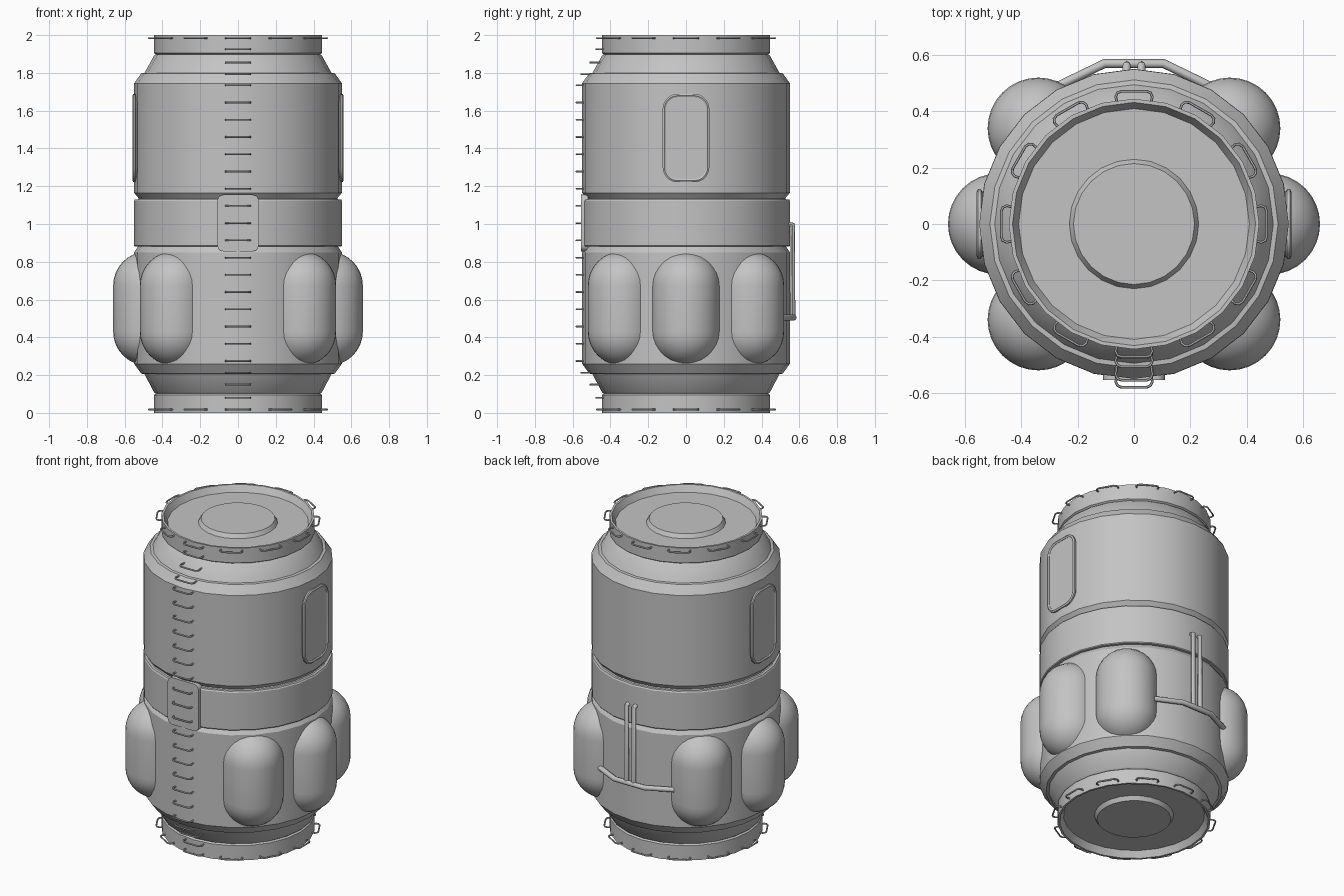
import bpy, bmesh, math
from mathutils import Vector, Matrix

if "Cube" in bpy.data.objects:
    bpy.data.objects.remove(bpy.data.objects["Cube"])

grey = bpy.data.materials.new("hull grey")
grey.diffuse_color = (0.55, 0.55, 0.55, 1)
grey.use_nodes = True
grey.node_tree.nodes["Principled BSDF"].inputs["Base Color"].default_value = grey.diffuse_color


def finish(obj, angle=30):
    obj.data.materials.append(grey)
    bpy.ops.object.select_all(action='DESELECT')
    obj.select_set(True)
    bpy.context.view_layer.objects.active = obj
    bpy.ops.object.shade_smooth_by_angle(angle=math.radians(angle))
    return obj


def from_bmesh(name, bm, angle=30):
    bmesh.ops.recalc_face_normals(bm, faces=bm.faces)
    me = bpy.data.meshes.new(name)
    bm.to_mesh(me)
    bm.free()
    obj = bpy.data.objects.new(name, me)
    bpy.context.collection.objects.link(obj)
    return finish(obj, angle)


def lathe(name, profile, sides=24, angle=25, centre=(0, 0)):
    """Spin (radius, z) points about a vertical axis; radius 0 ends are poles."""
    bm = bmesh.new()
    rings = []
    for r, z in profile:
        n = 1 if r == 0 else sides
        rings.append([bm.verts.new((centre[0] + r * math.cos(2 * math.pi * i / sides),
                                    centre[1] + r * math.sin(2 * math.pi * i / sides), z))
                      for i in range(n)])
    for a, b in zip(rings, rings[1:]):
        for i in range(sides):
            j = (i + 1) % sides
            quad = [a[i % len(a)], a[j % len(a)], b[j % len(b)], b[i % len(b)]]
            bm.faces.new(list(dict.fromkeys(quad)))
    return from_bmesh(name, bm, angle)


def tubes(name, paths, radius, closed=False, res=1):
    """Round tubes along one or more point paths, as one mesh."""
    cu = bpy.data.curves.new(name, 'CURVE')
    cu.dimensions = '3D'
    cu.bevel_depth = radius
    cu.bevel_resolution = res
    cu.use_fill_caps = True
    for pts in paths:
        sp = cu.splines.new('POLY')
        sp.points.add(len(pts) - 1)
        for p, co in zip(sp.points, pts):
            p.co = (*co, 1)
        sp.use_cyclic_u = closed
    tmp = bpy.data.objects.new(name + "_path", cu)
    bpy.context.collection.objects.link(tmp)
    dg = bpy.context.evaluated_depsgraph_get()
    me = bpy.data.meshes.new_from_object(tmp.evaluated_get(dg))
    bpy.data.objects.remove(tmp)
    obj = bpy.data.objects.new(name, me)
    bpy.context.collection.objects.link(obj)
    return finish(obj, 50)


def rounded_rect(half_w, z0, z1, r, steps=5):
    """Outline points (u, z) of a rounded rectangle."""
    pts = []
    corners = [(half_w - r, z1 - r, 0), (r - half_w, z1 - r, 90),
               (r - half_w, z0 + r, 180), (half_w - r, z0 + r, 270)]
    for cu, cz, start in corners:
        for k in range(steps + 1):
            a = math.radians(start + 90 * k / steps)
            pts.append((cu + r * math.cos(a), cz + r * math.sin(a)))
    return pts


def plate(name, outline, inner, outer, turn):
    """Extruded plate facing -y, then turned about z."""
    bm = bmesh.new()
    face = bm.faces.new([bm.verts.new((u, -outer, z)) for u, z in outline])
    ext = bmesh.ops.extrude_face_region(bm, geom=[face], use_keep_orig=True)
    bmesh.ops.translate(bm, vec=(0, outer - inner, 0),
                        verts=[v for v in ext['geom'] if isinstance(v, bmesh.types.BMVert)])
    bmesh.ops.rotate(bm, verts=bm.verts, matrix=Matrix.Rotation(turn, 3, 'Z'))
    return from_bmesh(name, bm)


def handle(z, root, tip, half=0.065, turn=0.0):
    """U-shaped grab handle on the -y side, turned about z."""
    c = 0.02
    pts = [(-half + 0.005, -root), (-half, -tip + c), (-half + 0.006, -tip + 0.006), (-half + c, -tip),
           (half - c, -tip), (half - 0.006, -tip + 0.006), (half, -tip + c), (half - 0.005, -root)]
    m = Matrix.Rotation(turn, 3, 'Z')
    return [m @ Vector((x, y, z)) for x, y in pts]


# Main hull with end rims, shoulders, grooves and recessed end caps
lower = [(0, 0.015), (0.215, 0.015), (0.23, 0.04), (0.41, 0.04), (0.432, 0.0), (0.445, 0.0),
         (0.445, 0.095), (0.435, 0.102), (0.445, 0.11), (0.495, 0.205), (0.512, 0.208), (0.55, 0.26),
         (0.55, 0.85), (0.53, 0.88)]
upper = [(0.53, 1.13), (0.525, 1.135), (0.55, 1.165), (0.55, 1.745), (0.512, 1.798), (0.495, 1.80),
         (0.445, 1.89), (0.435, 1.898), (0.445, 1.905), (0.445, 2.0), (0.432, 2.0),
         (0.41, 1.96), (0.23, 1.96), (0.215, 1.985), (0, 1.985)]
lathe("hull", lower + upper)

# Middle band
lathe("middle_band", [(0.52, 0.88), (0.547, 0.88), (0.551, 0.885), (0.551, 1.122),
                      (0.546, 1.13), (0.52, 1.13)])

# Six capsule tanks, none at the front or back
R, Z0, Z1 = 0.18, 0.431, 0.674
arc = [math.radians(90 * k / 8) for k in range(9)]
capsule = ([(R * math.sin(a), Z0 - R * math.cos(a)) for a in arc] +
           [(R * math.cos(a), Z1 + R * math.sin(a)) for a in arc[:-1]] + [(0, Z1 + R)])
for n, deg in enumerate((0, 45, 135, 180, 225, 315)):
    a = math.radians(deg)
    lathe(f"tank_{n + 1}", capsule, 32, 40, (0.481 * math.cos(a), 0.481 * math.sin(a)))

# Side windows with tube frames
window = rounded_rect(0.115, 1.23, 1.68, 0.07)
for side, sgn in (("right", 1), ("left", -1)):
    plate(f"{side}_window", window, 0.50, 0.552, sgn * math.pi / 2)
    tubes(f"{side}_window_frame", [[(sgn * 0.549, u, z) for u, z in window]], 0.01, True)

# Front plate behind the ladder
plate("front_plate", rounded_rect(0.11, 0.855, 1.155, 0.035), 0.52, 0.555, 0)

# Ladder rungs up the front, following the hull
rungs = [handle(0.275 + 0.0912 * i, 0.535, 0.58) for i in range(17)]
for z, root, tip in ((0.08, 0.43, 0.475), (0.15, 0.45, 0.507), (0.213, 0.49, 0.555)):
    rungs += [handle(z, root, tip), handle(2.005 - z, root, tip)]
tubes("ladder_rungs", rungs, 0.005)

# Ring of grab handles on both end rims
for name, z in (("bottom", 0.018), ("top", 1.984)):
    tubes(f"{name}_rim_handles",
          [handle(z, 0.43, 0.472, turn=math.radians(30 * i)) for i in range(12)], 0.005)

# Back rail: bent crossbar and two uprights that hook into the hull
tubes("back_crossbar", [[(-0.28, 0.485, 0.505), (-0.105, 0.57, 0.505),
                         (0.105, 0.57, 0.505), (0.28, 0.485, 0.505)]], 0.016, res=2)
tubes("back_uprights", [[(s * 0.026, 0.565, 0.505), (s * 0.026, 0.565, 0.995),
                         (s * 0.026, 0.535, 1.0)] for s in (-1, 1)], 0.014, res=2)
